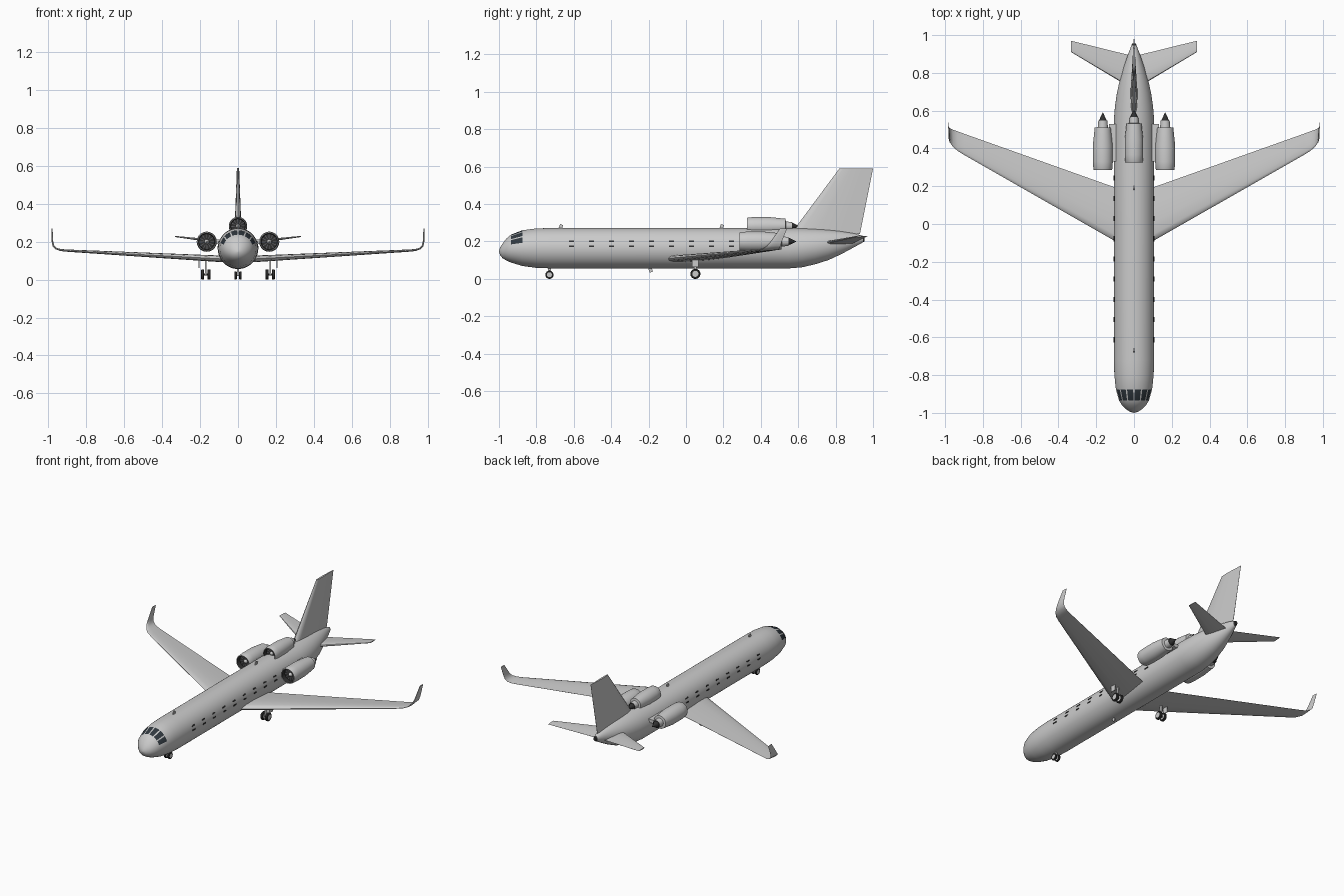
import bpy, bmesh, math
from mathutils import Matrix, Vector

cube = bpy.data.objects.get("Cube")
if cube:
    bpy.data.objects.remove(cube)


def material(name, r, g, b):
    m = bpy.data.materials.new(name)
    m.use_nodes = True
    m.diffuse_color = (r, g, b, 1)
    m.node_tree.nodes["Principled BSDF"].inputs["Base Color"].default_value = (r, g, b, 1)
    return m


GREY = material("light grey paint", .6, .6, .6)
DARK = material("dark metal", .03, .03, .03)
GLASS = material("dark glass", .03, .04, .05)
STEEL = material("fan grey", .12, .12, .13)


def finish(name, bm, mats, angle=35):
    bmesh.ops.recalc_face_normals(bm, faces=bm.faces)
    mesh = bpy.data.meshes.new(name)
    bm.to_mesh(mesh)
    bm.free()
    for m in mats:
        mesh.materials.append(m)
    ob = bpy.data.objects.new(name, mesh)
    bpy.context.collection.objects.link(ob)
    bpy.ops.object.select_all(action='DESELECT')
    ob.select_set(True)
    bpy.context.view_layer.objects.active = ob
    bpy.ops.object.shade_smooth_by_angle(angle=math.radians(angle))
    return ob


def loft(name, rings, mats, rule=None, angle=35):
    """Skin closed rings of points; rule(ring, side) picks the material."""
    bm = bmesh.new()
    loops = [[bm.verts.new(p) for p in ring] for ring in rings]
    n = len(loops[0])
    for i in range(len(loops) - 1):
        for j in range(n):
            k = (j + 1) % n
            f = bm.faces.new((loops[i][j], loops[i][k], loops[i + 1][k], loops[i + 1][j]))
            f.material_index = rule(i, j) if rule else 0
    for i, end in ((0, loops[0]), (len(loops) - 2, loops[-1])):
        f = bm.faces.new(end)
        f.material_index = rule(i, 0) if rule else 0
    return finish(name, bm, mats, angle)


def ellipse(c, rx, rz, n, turn=0):
    x, y, z = c
    return [(x + rx * math.cos(math.tau * (j + turn) / n), y,
             z + rz * math.sin(math.tau * (j + turn) / n)) for j in range(n)]


def box(name, c, size, mat, rot=0, axis='Y'):
    bm = bmesh.new()
    bmesh.ops.create_cube(bm, size=1, matrix=Matrix.Translation(c)
                          @ Matrix.Rotation(rot, 4, axis) @ Matrix.Diagonal((*size, 1)))
    return finish(name, bm, [mat])


# Fuselage, with windscreen panes and tail exhaust coloured by ring and angle
N = 72
body = [  # y, bottom, top, half width
    (-1, .146, .148, .001), (-.994, .127, .168, .022), (-.98, .11, .19, .043),
    (-.96, .098, .216, .063), (-.935, .087, .237, .079), (-.875, .069, .260, .096),
    (-.8, .059, .270, .104), (-.72, .056, .272, .107), (.55, .056, .272, .107),
    (.62, .062, .271, .101), (.69, .078, .268, .091), (.76, .1, .263, .076),
    (.83, .132, .255, .055), (.9, .17, .243, .031), (.945, .195, .23, .014),
    (.955, .2, .226, .010)]


def body_colour(i, j):
    if i == len(body) - 2:
        return 2
    side = (j - 18 + 36) % N - 36          # sides counted from the crown
    return 1 if i == 4 and abs(side) < 15 and side % 5 else 0


loft("fuselage", [ellipse((0, y, (b + t) / 2), w, (t - b) / 2, N, -.5) for y, b, t, w in body],
     [GREY, GLASS, DARK], body_colour)


# Flying surfaces: symmetric foil sections
def foil(x, z, le, te, thick, cant):
    up = Vector((-math.sin(math.radians(cant)), 0, math.cos(math.radians(cant))))
    shape = [(0, 0), (.03, .3), (.12, .46), (.35, .5), (.7, .27), (1, .02)]
    outline = shape + [(u, -v) for u, v in reversed(shape[1:])]
    return [Vector((x, le + u * (te - le), z)) + up * v * thick for u, v in outline]


def surface(name, sections, side=1):
    rings = [[(p.x * side, p.y, p.z) for p in foil(*s)] for s in sections]
    return loft(name, rings, [GREY], angle=40)


wing = [(.04, .107, -.125, .172, .036, 3), (.9, .153, .366, .478, .012, 5),
        (.935, .156, .388, .491, .011, 15), (.96, .164, .41, .5, .01, 40),
        (.974, .178, .432, .506, .009, 65), (.979, .2, .452, .512, .008, 85),
        (.981, .27, .503, .54, .005, 90)]
tailplane = [(.02, .19, .722, .893, .022, 7), (.333, .228, .91, .97, .006, 7)]
for side, word in ((1, "left"), (-1, "right")):
    surface(word + "_wing", wing, side)
    surface(word + "_tailplane", tailplane, side)
surface("tail_fin", [(0, .24, .56, .93, .038, 90), (0, .59, .82, 1, .012, 90)])


# Engines: spinner, fan, duct, cowl, nozzle and exhaust cone in one turned shape
def engine(name, x, y, z, stretch, radius):
    prof = [(.008, .001), (.026, .012), (.03, .013), (.03, .041), (.002, .044), (0, .047),
            (.006, .05), (.045, .053), (.13, .053), (.225, .043), (.227, .027),
            (.262, .024), (.262, .021), (.305, .001)]

    def colour(i, j):
        if i == 2:
            return 2 if j % 4 == 0 else 1
        return 1 if i == 3 or i >= 11 else 0
    loft(name, [ellipse((x, y + d * stretch, z), r * radius, r * radius, 48) for d, r in prof],
         [GREY, DARK, STEEL], colour)


engine("left_engine", .165, .285, .2, 1, 1)
engine("right_engine", -.165, .285, .2, 1, 1)
engine("centre_engine", 0, .325, .282, .92, .92)
for s, word in ((1, "left"), (-1, "right")):
    box(word + "_engine_pylon", (s * .107, .43, .2), (.05, .2, .022), GREY)


# Cabin windows: dark upper and lower edge strips
for s, word in ((1, "left"), (-1, "right")):
    for i in range(9):
        for edge, z in (("upper", .2), ("lower", .174)):
            a = math.asin((z - .164) / .108)
            box(f"{word}_window_{edge}_edge_{i + 1}",
                (s * .107 * math.cos(a), -.613 + .107 * i, z), (.005, .027, .008), DARK, -s * a)


# Landing gear
def wheel(name, x, y, r, width):
    prof = [(-.5, .3), (-.5, .6), (-.5, .85), (-.3, 1), (.3, 1), (.5, .85), (.5, .6), (.5, .3)]
    rings = []
    for d, k in prof:
        rings.append([(x + d * width, px, pz) for px, _, pz in ellipse((y, 0, r), k * r, k * r, 24)])
    loft(name, rings, [DARK, GREY], lambda i, j: 1 if i in (0, 6) else 0)


def gear(name, x, y, r, gap, width, top):
    for s, word in ((1, "left"), (-1, "right")):
        wheel(f"{name}_{word}_wheel", x + s * gap, y, r, width)
    box(name + "_strut", (x, y, (r + top) / 2), (.01, .014, top - r), GREY)
    box(name + "_axle", (x, y, r), (gap * 2, .008, .008), DARK)


gear("nose_gear", 0, -.73, .022, .013, .013, .07)
for s, word in ((1, "left"), (-1, "right")):
    gear(word + "_main_gear", s * .17, .05, .027, .017, .017, .11)
    box(word + "_gear_door", (s * .205, .05, .085), (.005, .036, .045), GREY)

# Blade aerials, swept back
for name, y, z, lean in (("front_aerial", -.67, .276, -.35), ("rear_aerial", .19, .276, -.35),
                         ("belly_aerial", -.19, .05, .35)):
    box(name, (0, y, z), (.006, .018, .03), GREY, lean, 'X')
